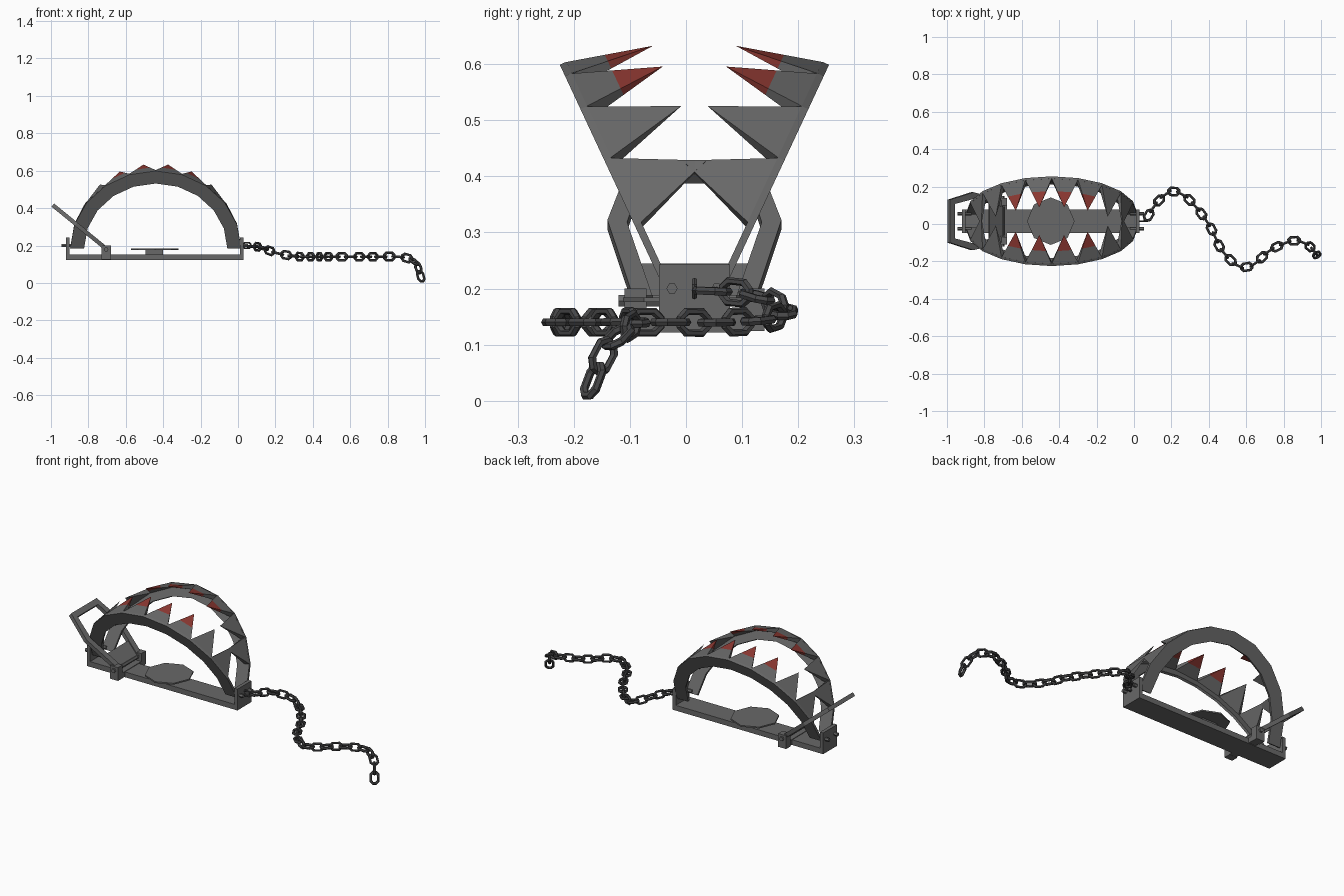
import bpy, bmesh, math
from mathutils import Vector

if "Cube" in bpy.data.objects:
    bpy.data.objects.remove(bpy.data.objects["Cube"])

CY = 0.015           # centre line of the trap
CX, HZ = -0.44, 0.19  # jaw hinge centre
TILT = math.radians(25)


def material(name, rgb):
    m = bpy.data.materials.new(name)
    m.diffuse_color = (*rgb, 1)
    m.use_nodes = True
    m.node_tree.nodes["Principled BSDF"].inputs["Base Color"].default_value = m.diffuse_color
    return m


STEEL = material("grey steel", (0.14, 0.14, 0.14))
DARK = material("dark chain steel", (0.065, 0.065, 0.067))
RED = material("dried red", (0.27, 0.04, 0.032))


def finish(bm, name, *mats):
    bmesh.ops.recalc_face_normals(bm, faces=bm.faces)
    me = bpy.data.meshes.new(name)
    bm.to_mesh(me)
    bm.free()
    for m in mats:
        me.materials.append(m)
    ob = bpy.data.objects.new(name, me)
    bpy.context.collection.objects.link(ob)
    return ob


def add_box(bm, lo, hi):
    vs = bmesh.ops.create_cube(bm, size=1)["verts"]
    for v in vs:
        v.co = [(a + b) / 2 + c * (b - a) for a, b, c in zip(lo, hi, v.co)]


def skin(bm, rings, closed):
    """Join equal-length rings of points with quads."""
    rs = [[bm.verts.new(p) for p in r] for r in rings]
    n = len(rs[0])
    for i in range(len(rs) if closed else len(rs) - 1):
        a, b = rs[i], rs[(i + 1) % len(rs)]
        for j in range(n):
            k = (j + 1) % n
            bm.faces.new((a[j], a[k], b[k], b[j]))
    if not closed:
        bm.faces.new(rs[0])
        bm.faces.new(rs[-1])


def add_cylinder(bm, p, axis, r, depth, sides, spin=0.0):
    """Prism centred on p along axis X, Y or Z."""
    rings = []
    for e in (-depth / 2, depth / 2):
        ring = []
        for i in range(sides):
            a = spin + math.tau * i / sides
            c, s = r * math.cos(a), r * math.sin(a)
            o = {"X": (e, c, s), "Y": (c, e, s), "Z": (c, s, e)}[axis]
            ring.append(Vector(p) + Vector(o))
        rings.append(ring)
    skin(bm, rings, False)


# base bar with upright end plates
bm = bmesh.new()
add_box(bm, (-0.92, CY - 0.063, 0.122), (0.03, CY + 0.063, 0.152))
add_box(bm, (-0.92, CY - 0.063, 0.13), (-0.90, CY + 0.063, 0.243))
add_box(bm, (0.01, CY - 0.063, 0.13), (0.03, CY + 0.063, 0.243))
finish(bm, "base_frame", STEEL)

# hinge pins through the end plates
bm = bmesh.new()
for x in (-0.905, 0.015):
    for s in (-1, 1):
        add_cylinder(bm, (x, CY + s * 0.04, 0.2), "X", 0.01, 0.075, 6)
finish(bm, "hinge_pins", STEEL)

# trigger pan on its post
bm = bmesh.new()
add_cylinder(bm, (-0.445, CY, 0.18), "Z", 0.127, 0.008, 8)
add_box(bm, (-0.495, CY - 0.04, 0.15), (-0.40, CY + 0.04, 0.178))
finish(bm, "trigger_pan", STEEL)


# jaws: tilted half rings of ten segments
R_OUT, R_IN, SEG = 0.457, 0.383, 10


def jaw_point(s, r, a, n):
    h = r * math.sin(a)
    return Vector((CX + r * math.cos(a),
                   CY + s * (0.035 + h * math.sin(TILT) - n * math.cos(TILT)),
                   HZ + h * math.cos(TILT) + n * math.sin(TILT)))


for s, side in ((-1, "front"), (1, "back")):
    bm = bmesh.new()
    skin(bm, [[jaw_point(s, r, math.pi * i / SEG, n) for r, n in
               ((R_OUT, 0), (R_IN, 0), (R_IN, -0.013), (R_OUT, -0.013))]
              for i in range(SEG + 1)], False)
    finish(bm, side + "_jaw", STEEL)

    # teeth, the upper four with red tips
    bm = bmesh.new()
    for i in range(1, SEG - 1):
        a, b = math.pi * i / SEG, math.pi * (i + 1) / SEG
        root = [jaw_point(s, r, t, -0.002) for r, t in
                ((R_OUT, a), (R_OUT, b), (R_OUT - 0.028, b), (R_OUT - 0.028, a))]
        tip = jaw_point(s, R_OUT * 0.925, (a + b) / 2, 0.152)
        low = [bm.verts.new(p) for p in root]
        mid = [bm.verts.new(p.lerp(tip, 0.45)) for p in root]
        top = bm.verts.new(tip)
        bm.faces.new(low)
        for j in range(4):
            k = (j + 1) % 4
            bm.faces.new((low[j], low[k], mid[k], mid[j]))
            f = bm.faces.new((mid[j], mid[k], top))
            f.material_index = 1 if 3 <= i <= 6 else 0
    finish(bm, side + "_teeth", STEEL, RED)

# spring crossbar with lugs and axle
bm = bmesh.new()
add_box(bm, (-0.725, CY - 0.125, 0.125), (-0.68, CY + 0.125, 0.155))
for s in (-1, 1):
    y = CY + s * 0.105
    add_box(bm, (-0.73, y - 0.02, 0.124), (-0.68, y + 0.02, 0.2))
add_cylinder(bm, (-0.705, CY, 0.178), "Y", 0.012, 0.27, 6)
finish(bm, "lever_mount", STEEL)

# lever handle: bent frame in a sloping plane
slope = Vector((-0.30, 0, 0.245)).normalized()
up = Vector((slope.z, 0, -slope.x)) * 0.011


def lever_point(x, y, e):
    return Vector((-0.695, CY + y, 0.175)) + slope * ((x + 0.695) / slope.x) + up * e


half = [(-0.70, 0.11, -0.70, 0.075), (-0.865, 0.155, -0.86, 0.12),
        (-0.99, 0.115, -0.965, 0.092)]
path = [(xo, -yo, xi, -yi) for xo, yo, xi, yi in half] + half[::-1]
bm = bmesh.new()
skin(bm, [[lever_point(xo, yo, 1), lever_point(xi, yi, 1),
           lever_point(xi, yi, -1), lever_point(xo, yo, -1)]
          for xo, yo, xi, yi in path], False)
# plate joining the arms near the axle
skin(bm, [[lever_point(x, y, e) for x, e in
           ((-0.70, 0.5), (-0.775, 0.5), (-0.775, -0.5), (-0.70, -0.5))]
          for y in (-0.10, 0.10)], False)
finish(bm, "lever_handle", STEEL)


# chain: links laid along a smooth path
def catmull(p, n=12):
    p = [p[0] * 2 - p[1]] + p + [p[-1] * 2 - p[-2]]
    out = []
    for i in range(1, len(p) - 2):
        a, b, c, d = p[i - 1:i + 3]
        for k in range(n):
            t = k / n
            out.append(0.5 * (2 * b + (c - a) * t + (2 * a - 5 * b + 4 * c - d) * t * t
                              + (3 * b - a - 3 * c + d) * t ** 3))
    return out + [p[-2]]


def add_link(bm, c, t, w, length, width, wire):
    """Eight-cornered oval ring, long along t and wide along w."""
    nrm = t.cross(w)
    L, W = length / 2 - wire, width / 2 - wire
    loop = [(L, W * .4), (L * .55, W), (-L * .55, W), (-L, W * .4),
            (-L, -W * .4), (-L * .55, -W), (L * .55, -W), (L, -W * .4)]
    rings = []
    for a, b in loop:
        o = t * a + w * b
        d = (t * a * 0.8 + w * b).normalized()
        rings.append([c + o + (d * math.cos(q) + nrm * math.sin(q)) * wire
                      for q in (math.tau * j / 6 for j in range(6))])
    skin(bm, rings, True)


pts = catmull([Vector(p) for p in (
    (0.06, 0.015, 0.197), (0.12, 0.11, 0.19), (0.195, 0.172, 0.163), (0.27, 0.15, 0.147),
    (0.34, 0.08, 0.14), (0.41, -0.02, 0.14), (0.47, -0.14, 0.14), (0.56, -0.225, 0.14),
    (0.64, -0.215, 0.14), (0.73, -0.14, 0.14), (0.85, -0.09, 0.14), (0.925, -0.11, 0.125),
    (0.962, -0.145, 0.085), (0.985, -0.178, 0.002))])
dist = [0.0]
for a, b in zip(pts, pts[1:]):
    dist.append(dist[-1] + (b - a).length)


def at(d):
    for i in range(len(pts) - 1):
        if dist[i + 1] >= d:
            return pts[i].lerp(pts[i + 1], (d - dist[i]) / (dist[i + 1] - dist[i]))
    return pts[-1]


LINK, COUNT = 0.074, 27
pitch = (dist[-1] - LINK) / (COUNT - 1)
bm = bmesh.new()
for i in range(COUNT):
    d = LINK / 2 + i * pitch
    t = (at(d + 0.03) - at(d - 0.03)).normalized()
    flat = t.cross(Vector((0, 0, 1))).normalized()
    w = flat if i % 2 == 0 else flat.cross(t)
    add_link(bm, at(d), t, w, LINK, 0.054, 0.0078)
finish(bm, "chain", DARK)

# ring holding the chain to the end plate
bm = bmesh.new()
add_link(bm, Vector((0.048, CY, 0.2)), Vector((1, 0, 0)), Vector((0, 0, 1)), 0.05, 0.04, 0.005)
finish(bm, "chain_ring", DARK)
